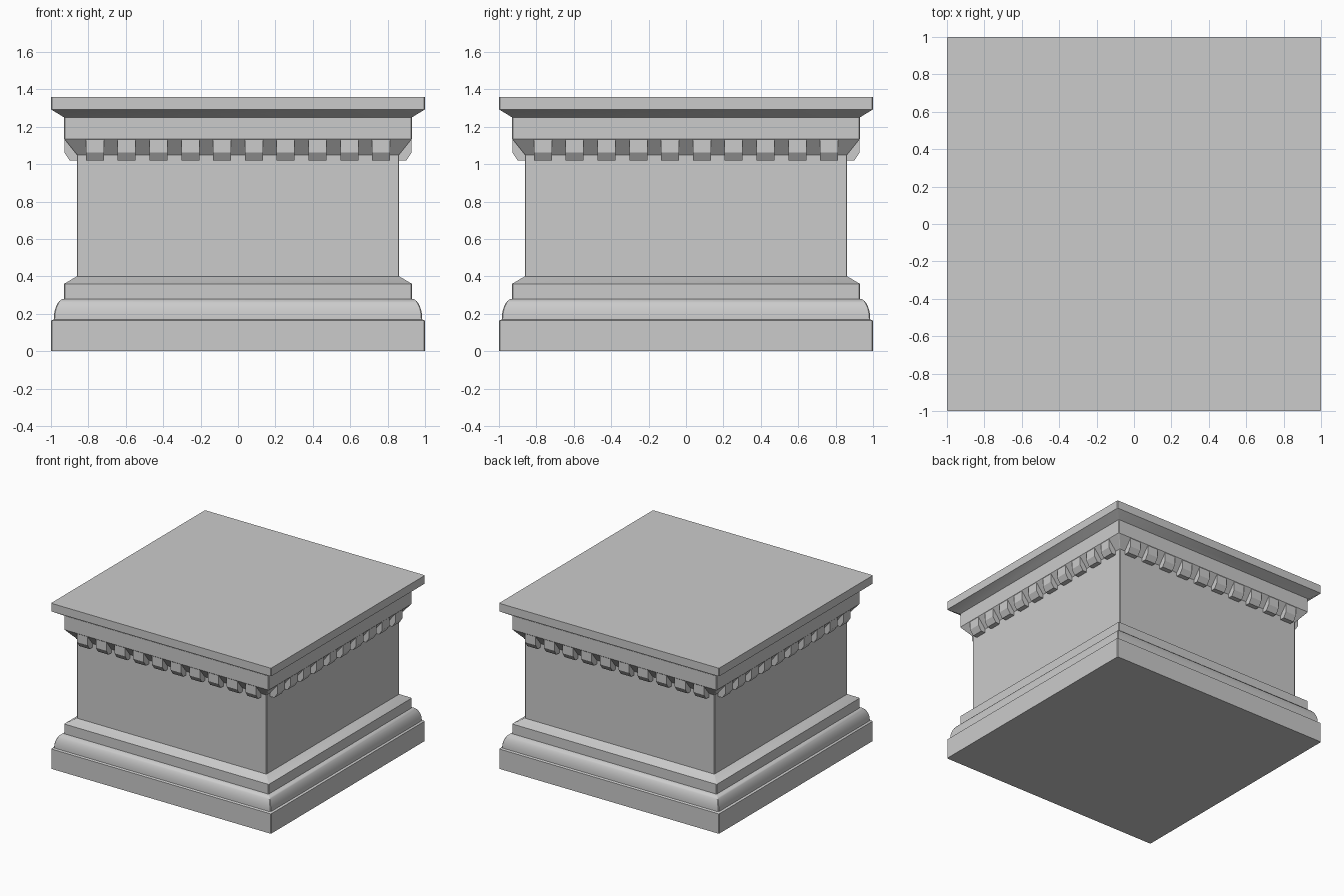
import bpy, bmesh, math
from mathutils import Matrix, Vector

if "Cube" in bpy.data.objects:
    bpy.data.objects.remove(bpy.data.objects["Cube"])

CORNER = 0.005  # tiny chamfer on the vertical corners


def finish(name, bm, smooth=True):
    bmesh.ops.recalc_face_normals(bm, faces=bm.faces)
    mesh = bpy.data.meshes.new(name)
    bm.to_mesh(mesh)
    bm.free()
    obj = bpy.data.objects.new(name, mesh)
    bpy.context.collection.objects.link(obj)
    if smooth:
        bpy.ops.object.select_all(action='DESELECT')
        obj.select_set(True)
        bpy.context.view_layer.objects.active = obj
        bpy.ops.object.shade_smooth_by_angle(angle=math.radians(28))
    return obj


def square_loft(name, profile, cap_bottom=False, cap_top=False):
    """Sweep a (half width, z) profile around a square with chamfered corners."""
    bm = bmesh.new()
    rings = []
    for r, z in profile:
        k = r - CORNER
        pts = [(r, -k), (r, k), (k, r), (-k, r), (-r, k), (-r, -k), (-k, -r), (k, -r)]
        rings.append([bm.verts.new((x, y, z)) for x, y in pts])
    for a, b in zip(rings, rings[1:]):
        for i in range(8):
            j = (i + 1) % 8
            bm.faces.new((a[i], a[j], b[j], b[i]))
    if cap_bottom:
        bm.faces.new(rings[0][::-1])
    if cap_top:
        bm.faces.new(rings[-1])
    # open mouldings: make sure normals face away from the axis
    obj = finish(name, bm)
    return obj


# Plinth
square_loft("plinth", [(1.0, 0), (1.0, 0.163), (0.985, 0.17)], cap_bottom=True)

# Base moulding: quarter round, fillet and sloped shoulder
steps = 10
ovolo = [(0.93 + 0.055 * math.cos(t), 0.17 + 0.11 * math.sin(t))
         for t in (math.pi / 2 * i / steps for i in range(steps + 1))]
square_loft("base_moulding", ovolo + [(0.93, 0.36), (0.862, 0.40)])

# Shaft
square_loft("shaft", [(0.862, 0.40), (0.862, 1.05)])

# Cornice and top slab
square_loft("cornice", [(0.862, 1.05), (0.93, 1.135), (0.93, 1.25)])
square_loft("top_slab", [(0.93, 1.25), (1.0, 1.293), (1.0, 1.36)], cap_top=True)

# Dentils: ten blocks with chamfered noses on each of the four sides
section = [(0.86, 1.02), (0.9, 1.02), (0.928, 1.062), (0.928, 1.132), (0.86, 1.048)]
half, pitch, count = 0.048, 0.17, 10
bm = bmesh.new()
for side in range(4):
    turn = Matrix.Rotation(side * math.pi / 2, 3, 'Z')
    for n in range(count):
        x = (n - (count - 1) / 2) * pitch
        left, right = [[bm.verts.new(turn @ Vector((x + s * half, -d, z))) for d, z in section]
                       for s in (-1, 1)]
        bm.faces.new(left)
        bm.faces.new(right[::-1])
        for i in range(len(section)):
            j = (i + 1) % len(section)
            bm.faces.new((left[i], right[i], right[j], left[j]))
finish("dentils", bm, smooth=False)
